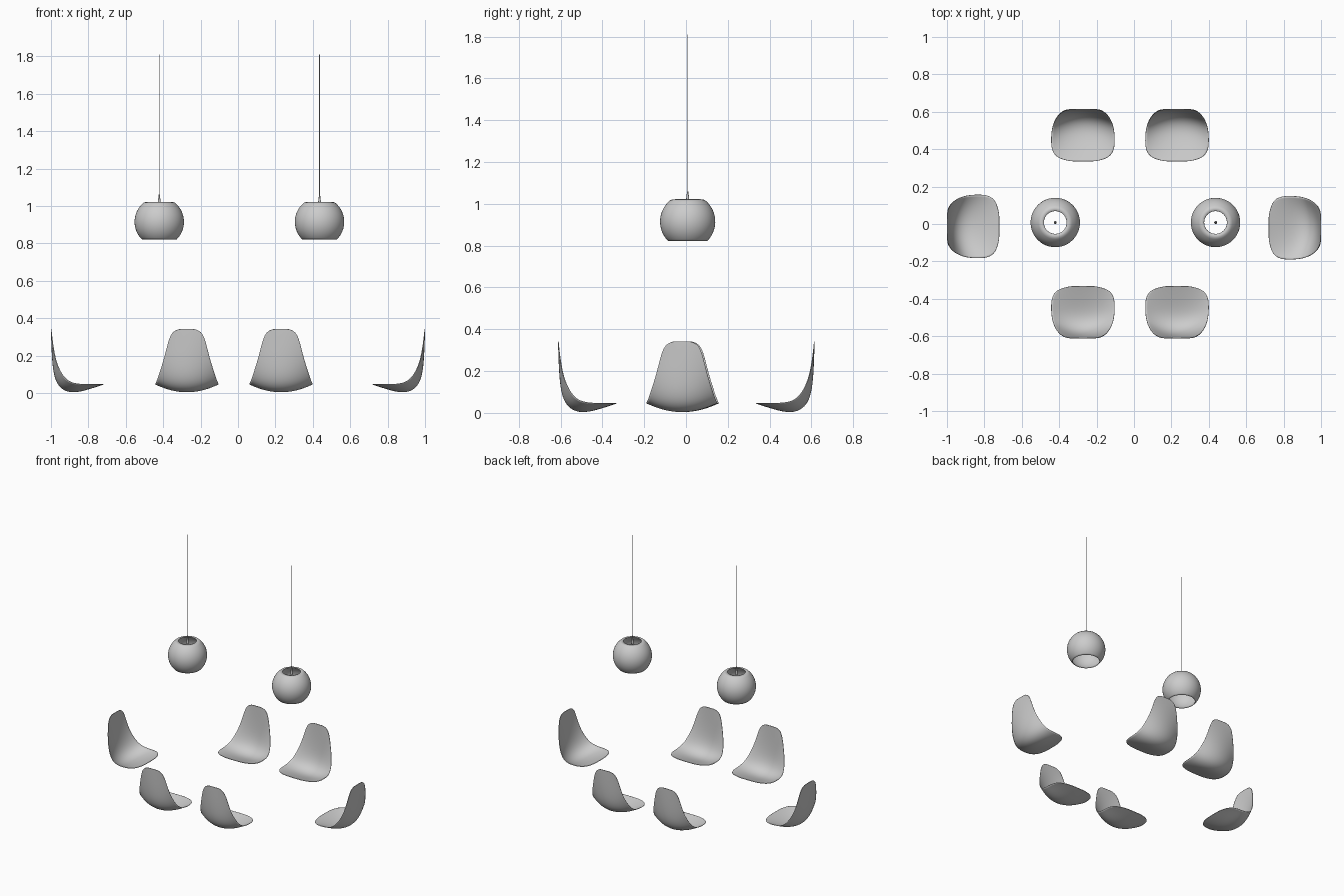
import bpy, bmesh
from math import pi, sin, cos, asin

if "Cube" in bpy.data.objects:
    bpy.data.objects.remove(bpy.data.objects["Cube"])

def finish(name, bm, angle=40):
    mesh = bpy.data.meshes.new(name)
    bm.to_mesh(mesh)
    bm.free()
    obj = bpy.data.objects.new(name, mesh)
    bpy.context.collection.objects.link(obj)
    bpy.ops.object.select_all(action='DESELECT')
    obj.select_set(True)
    bpy.context.view_layer.objects.active = obj
    bpy.ops.object.shade_smooth_by_angle(angle=angle * pi / 180)
    return obj

# Chair shell sections, top of back to front lip:
# half width, centre depth, centre height, edge depth, edge height
SECTIONS = [
    (.045, .000, .342, .000, .341), (.077, .000, .331, .001, .328),
    (.096, .001, .295, .005, .290), (.112, .003, .230, .014, .225),
    (.128, .007, .160, .027, .165), (.146, .014, .100, .050, .110),
    (.159, .031, .048, .080, .070), (.167, .064, .013, .112, .053),
    (.170, .110, .000, .150, .046), (.170, .160, .007, .185, .045),
    (.166, .205, .020, .220, .045), (.147, .246, .033, .252, .045),
    (.112, .270, .041, .270, .045), (.068, .281, .045, .279, .045)]

def chair(name, x, y, turn):
    bm = bmesh.new()
    n = 8
    rows = []
    for hw, dc, zc, de, ze in SECTIONS:
        row = []
        for j in range(n + 1):
            u = 2 * j / n - 1
            k = u * u
            row.append(bm.verts.new((hw * u, -(dc + (de - dc) * k), zc + (ze - zc) * k)))
        rows.append(row)
    for a, b in zip(rows, rows[1:]):
        for j in range(n):
            bm.faces.new((a[j], b[j], b[j + 1], a[j + 1]))
    obj = finish(name, bm, 180)
    sub = obj.modifiers.new("Smooth", 'SUBSURF')
    sub.levels = sub.render_levels = 2
    shell = obj.modifiers.new("Thickness", 'SOLIDIFY')
    shell.thickness, shell.offset = .003, 1
    obj.location = (x, y, 0)
    obj.rotation_euler.z = turn

# Four side chairs and two end chairs, backs outward
for side, x in (("left", -.273), ("right", .23)):
    chair("rear_chair_" + side, x, .615, 0)
    chair("front_chair_" + side, x, -.612, pi)
chair("end_chair_left", -1, -.013, pi / 2)
chair("end_chair_right", 1, -.02, -pi / 2)

def lathe(name, profile, x, y, steps=48):
    bm = bmesh.new()
    rings = [[bm.verts.new((r * cos(2 * pi * i / steps), r * sin(2 * pi * i / steps), z))
              for i in range(steps)] for r, z in profile]
    for a, b in zip(rings, rings[1:]):
        for i in range(steps):
            k = (i + 1) % steps
            bm.faces.new((a[i], a[k], b[k], b[i]))
    obj = finish(name, bm)
    obj.location = (x, y, 0)
    return obj

# Pendant lamps: open globe, cord grip and cord
R, ZC, LAMP_Y = .132, .915, .008
lo, hi = asin(-.094 / R), asin(.104 / R)
globe = [(R * cos(lo + (hi - lo) * i / 20), ZC + R * sin(lo + (hi - lo) * i / 20))
         for i in range(21)] + [(.061, 1.022)]
for side, x in (("left", -.421), ("right", .436)):
    shade = lathe("lamp_shade_" + side, globe, x, LAMP_Y)
    wall = shade.modifiers.new("Thickness", 'SOLIDIFY')
    wall.thickness, wall.offset = .003, -1
    lathe("cord_grip_" + side, [(.0005, 1.0), (.008, 1.0), (.007, 1.025), (.003, 1.06), (.0005, 1.06)],
          x, LAMP_Y, 16)
    lathe("lamp_cord_" + side, [(.0003, 1.05), (.002, 1.05), (.002, 1.81), (.0003, 1.81)],
          x, LAMP_Y, 10)
